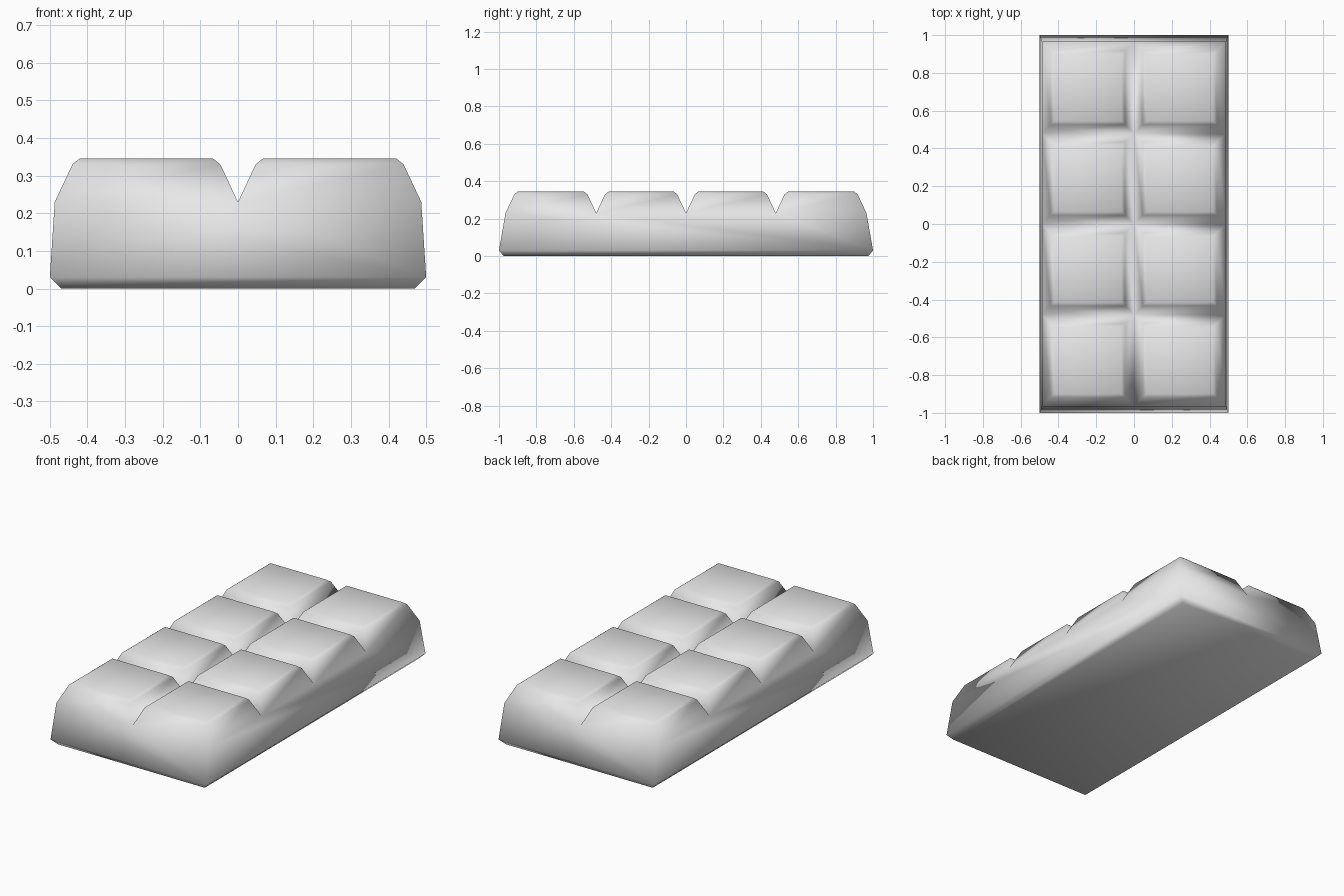
import bpy
import bmesh

cube = bpy.data.objects.get("Cube")
if cube:
    bpy.data.objects.remove(cube, do_unlink=True)

# Groove lines between the segments
XS = [-0.487, 0, 0.487]
YS = [-0.965, -0.48, 0, 0.48, 0.965]
GROOVE_Z = 0.23
# Inset and height of each ring going up a segment
STEPS = [(0.047, 0.33), (0.066, 0.345)]

bm = bmesh.new()


def ring(x0, x1, y0, y1, z):
    """Four corner vertices of a level rectangle."""
    return [bm.verts.new(p) for p in
            ((x0, y0, z), (x1, y0, z), (x1, y1, z), (x0, y1, z))]


def bridge(lower, upper):
    """Join two rectangles with four sloping faces."""
    for i in range(4):
        j = (i + 1) % 4
        bm.faces.new((lower[i], lower[j], upper[j], upper[i]))


# Groove lattice
grid = [[bm.verts.new((x, y, GROOVE_Z)) for y in YS] for x in XS]

# Raised segments with chamfered tops
for i in range(len(XS) - 1):
    for j in range(len(YS) - 1):
        lower = [grid[i][j], grid[i + 1][j], grid[i + 1][j + 1], grid[i][j + 1]]
        for inset, z in STEPS:
            upper = ring(XS[i] + inset, XS[i + 1] - inset,
                         YS[j] + inset, YS[j + 1] - inset, z)
            bridge(lower, upper)
            lower = upper
        bm.faces.new(lower)

# Base slab with a chamfered foot
foot = ring(-0.47, 0.47, -0.975, 0.975, 0)
rim = ring(-0.5, 0.5, -1, 1, 0.03)
bm.faces.new(foot)
bridge(foot, rim)

# Side walls up to the groove ends
front = [column[0] for column in grid]
back = [column[-1] for column in grid]
walls = [front, grid[-1], back[::-1], grid[0][::-1]]
for i, edge in enumerate(walls):
    bm.faces.new([rim[i], rim[(i + 1) % 4]] + edge[::-1])

bmesh.ops.recalc_face_normals(bm, faces=bm.faces)
for face in bm.faces:
    face.smooth = True

mesh = bpy.data.meshes.new("segmented_bar")
bm.to_mesh(mesh)
bm.free()
bar = bpy.data.objects.new("segmented_bar", mesh)
bpy.context.collection.objects.link(bar)

# Plain grey material
grey = bpy.data.materials.new("light_grey")
grey.use_nodes = True
color = (0.8, 0.8, 0.8, 1)
grey.diffuse_color = color
grey.node_tree.nodes["Principled BSDF"].inputs["Base Color"].default_value = color
mesh.materials.append(grey)
